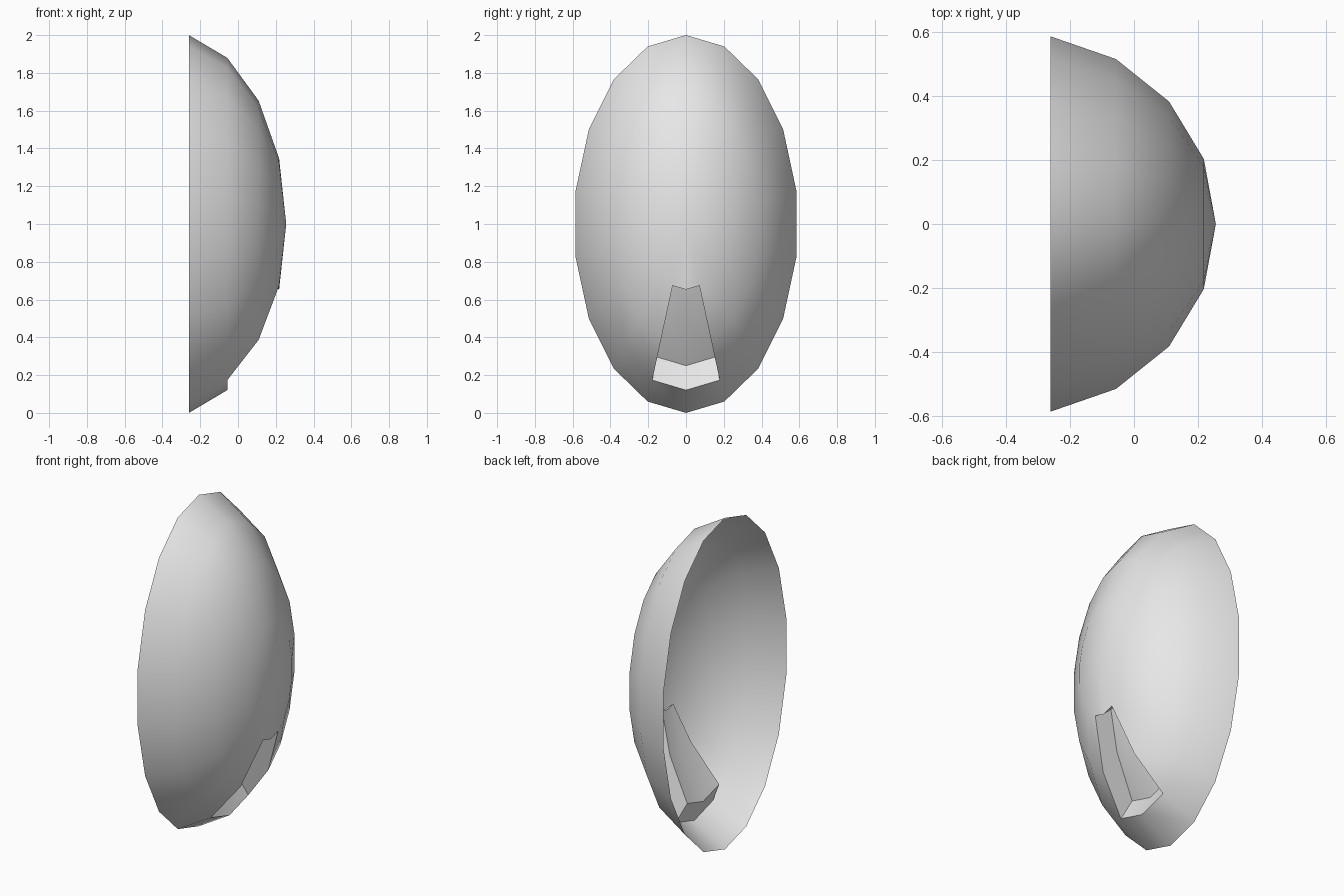
import bpy, bmesh, math

cube = bpy.data.objects.get("Cube")
if cube:
    bpy.data.objects.remove(cube, do_unlink=True)

SEGMENTS = 18
STEP = math.radians(20)
RIM = 4 * STEP
HALF_WIDTH, DEPTH, RIM_X = 0.594, 0.6235, -0.26


def point(radius, x, column):
    """Place a point by relative radius, depth and column counted from the bottom."""
    a = column * STEP
    return (x, HALF_WIDTH * radius * math.sin(a), 1 - radius * math.cos(a))


bm = bmesh.new()

# Rings of the half ellipsoid, from beside the crown out to the open rim
rings = {}
for i in range(1, 5):
    radius = math.sin(i * STEP) / math.sin(RIM)
    x = RIM_X + DEPTH * (math.cos(i * STEP) - math.cos(RIM))
    rings[i] = [bm.verts.new(point(radius, x, j)) for j in range(SEGMENTS)]
crown = bm.verts.new((RIM_X + DEPTH * (1 - math.cos(RIM)), 0, 1))

# Shell faces, leaving a two by two gap for the recess
for j in range(SEGMENTS):
    k = (j + 1) % SEGMENTS
    bm.faces.new((crown, rings[1][j], rings[1][k]))
    for i in range(1, 4):
        if i < 3 and j in (0, SEGMENTS - 1):
            continue
        bm.faces.new((rings[i][j], rings[i + 1][j], rings[i + 1][k], rings[i][k]))

# Back wall of the recess, sunk into the shell
sunk = {1: (0.26, 0.123), 2: (0.505, 0.035), 3: (0.75, -0.115)}
inner = {(i, j): bm.verts.new(point(r, x, j))
         for i, (r, x) in sunk.items() for j in (-1, 0, 1)}
for i in (1, 2):
    for j in (-1, 0):
        bm.faces.new((inner[i, j], inner[i + 1, j],
                      inner[i + 1, j + 1], inner[i, j + 1]))

# Side walls joining the recess to the shell
border = [(1, -1), (2, -1), (3, -1), (3, 0), (3, 1), (2, 1), (1, 1), (1, 0)]
for (i, j), (m, n) in zip(border, border[1:] + border[:1]):
    bm.faces.new((rings[i][j], rings[m][n], inner[m, n], inner[i, j]))

# Make the outer side face outward
bmesh.ops.recalc_face_normals(bm, faces=bm.faces)
bm.normal_update()
if crown.link_faces[0].normal.x < 0:
    bmesh.ops.reverse_faces(bm, faces=bm.faces)

mesh = bpy.data.meshes.new("shell")
bm.to_mesh(mesh)
bm.free()
shell = bpy.data.objects.new("shell", mesh)
bpy.context.collection.objects.link(shell)

# Plain grey material
grey = bpy.data.materials.new("light_grey")
grey.use_nodes = True
colour = (0.8, 0.8, 0.8, 1)
grey.diffuse_color = colour
for node in grey.node_tree.nodes:
    if node.type == 'BSDF_PRINCIPLED':
        node.inputs["Base Color"].default_value = colour
mesh.materials.append(grey)

# Smooth shell with crisp recess edges
bpy.ops.object.select_all(action='DESELECT')
shell.select_set(True)
bpy.context.view_layer.objects.active = shell
bpy.ops.object.shade_smooth_by_angle(angle=math.radians(40))
